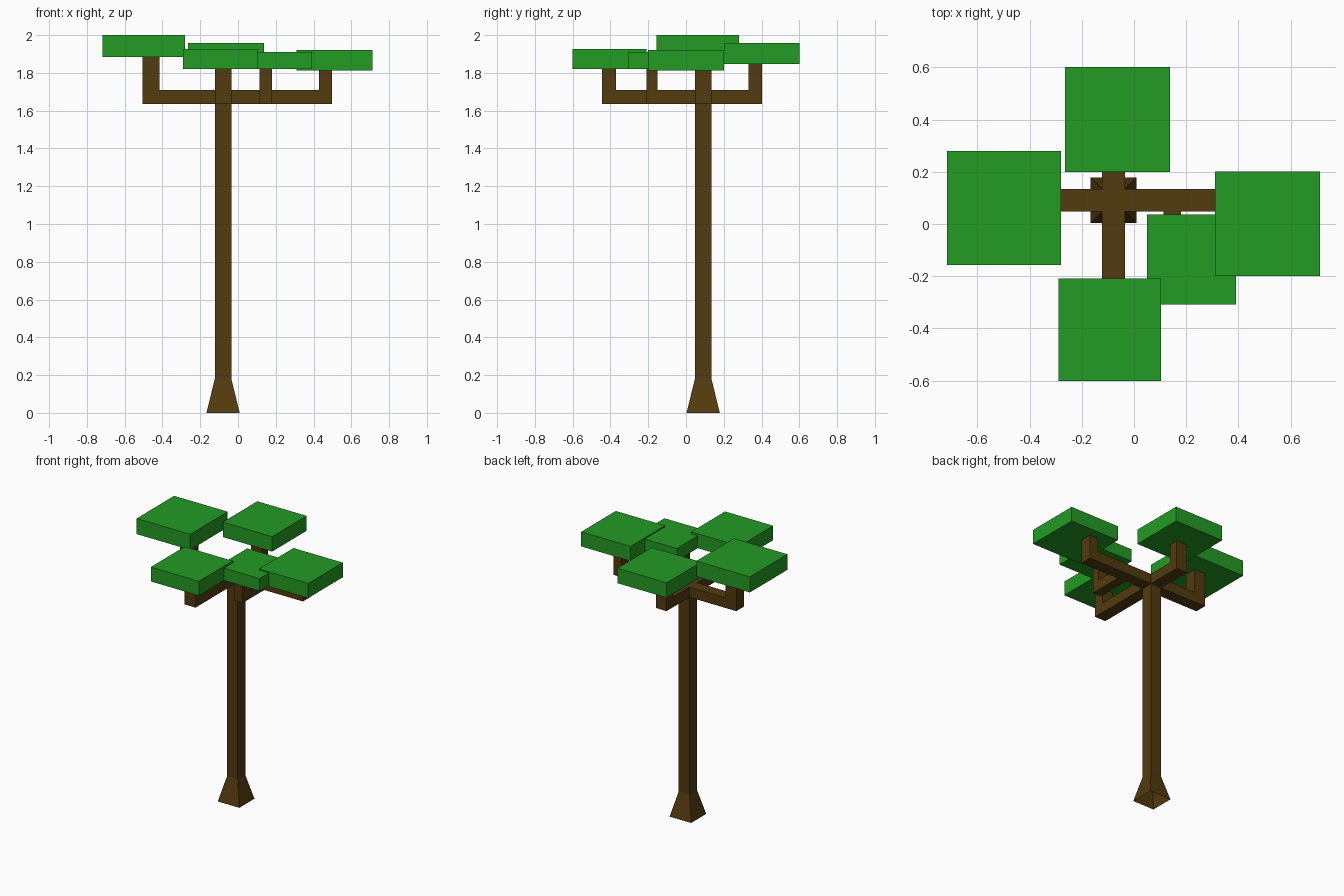
import bpy, bmesh
from mathutils import Vector

cube = bpy.data.objects.get("Cube")
if cube:
    bpy.data.objects.remove(cube, do_unlink=True)


def material(name, rgb):
    m = bpy.data.materials.new(name)
    m.use_nodes = True
    m.diffuse_color = (*rgb, 1)
    m.node_tree.nodes["Principled BSDF"].inputs["Base Color"].default_value = (*rgb, 1)
    return m


bark = material("bark_brown", (0.084, 0.043, 0.0045))
leaf = material("leaf_green", (0.017, 0.328, 0.017))


def finish(name, bm, mat):
    bmesh.ops.recalc_face_normals(bm, faces=bm.faces)
    mesh = bpy.data.meshes.new(name)
    bm.to_mesh(mesh)
    bm.free()
    mesh.materials.append(mat)
    bpy.context.collection.objects.link(bpy.data.objects.new(name, mesh))


def block(name, lo, hi, mat):
    bm = bmesh.new()
    bmesh.ops.create_cube(bm, size=1)
    lo, hi = Vector(lo), Vector(hi)
    bmesh.ops.scale(bm, vec=hi - lo, verts=bm.verts)
    bmesh.ops.translate(bm, vec=(lo + hi) / 2, verts=bm.verts)
    finish(name, bm, mat)


CX, CY, HALF = -0.079, 0.091, 0.044
LOW, HIGH = 1.635, 1.71


def branch(name, axis, side, start, inner, end, top):
    """L-shaped limb: side is its (min, max) across, the rest runs along axis."""
    profile = [(start, LOW), (end, LOW), (end, top), (inner, top), (inner, HIGH), (start, HIGH)]

    def point(along, across, z):
        return (along, across, z) if axis == "x" else (across, along, z)

    bm = bmesh.new()
    face = bm.faces.new([bm.verts.new(point(a, side[0], z)) for a, z in profile])
    grown = bmesh.ops.extrude_face_region(bm, geom=[face], use_keep_orig=True)
    verts = [g for g in grown["geom"] if isinstance(g, bmesh.types.BMVert)]
    bmesh.ops.translate(bm, vec=point(0, side[1] - side[0], 0), verts=verts)
    finish(name, bm, bark)


# Square trunk with a flared foot, open underneath
bm = bmesh.new()
rings = []
for half, z in ((0.088, 0), (HALF, 0.18), (HALF, HIGH)):
    rings.append([bm.verts.new((CX + sx * half, CY + sy * half, z))
                  for sx, sy in ((-1, -1), (1, -1), (1, 1), (-1, 1))])
for a, b in zip(rings, rings[1:]):
    for i in range(4):
        j = (i + 1) % 4
        bm.faces.new((a[i], a[j], b[j], b[i]))
bm.faces.new(rings[-1])
finish("trunk", bm, bark)

# Four main limbs and one twig growing off the left limb
across_x, across_y = (CY - HALF, CY + HALF), (CX - HALF, CX + HALF)
branch("right_branch", "x", across_x, CX - HALF, -0.415, -0.505, 1.885)
branch("left_branch", "x", across_x, CX + HALF, 0.43, 0.497, 1.812)
branch("back_branch", "y", across_y, CY + HALF, 0.33, 0.402, 1.848)
branch("front_branch", "y", across_y, CY - HALF, -0.37, -0.445, 1.82)
branch("twig", "y", (0.113, 0.181), CY - HALF, -0.152, -0.208, 1.82)

# Flat leaf blocks
block("right_leaves", (-0.717, -0.157, 1.885), (-0.28, 0.28, 2.0), leaf)
block("left_leaves", (0.311, -0.2, 1.812), (0.713, 0.202, 1.92), leaf)
block("back_leaves", (-0.264, 0.2, 1.848), (0.138, 0.602, 1.958), leaf)
block("front_leaves", (-0.29, -0.602, 1.82), (0.103, -0.208, 1.926), leaf)
block("twig_leaves", (0.05, -0.308, 1.82), (0.391, 0.036, 1.911), leaf)
